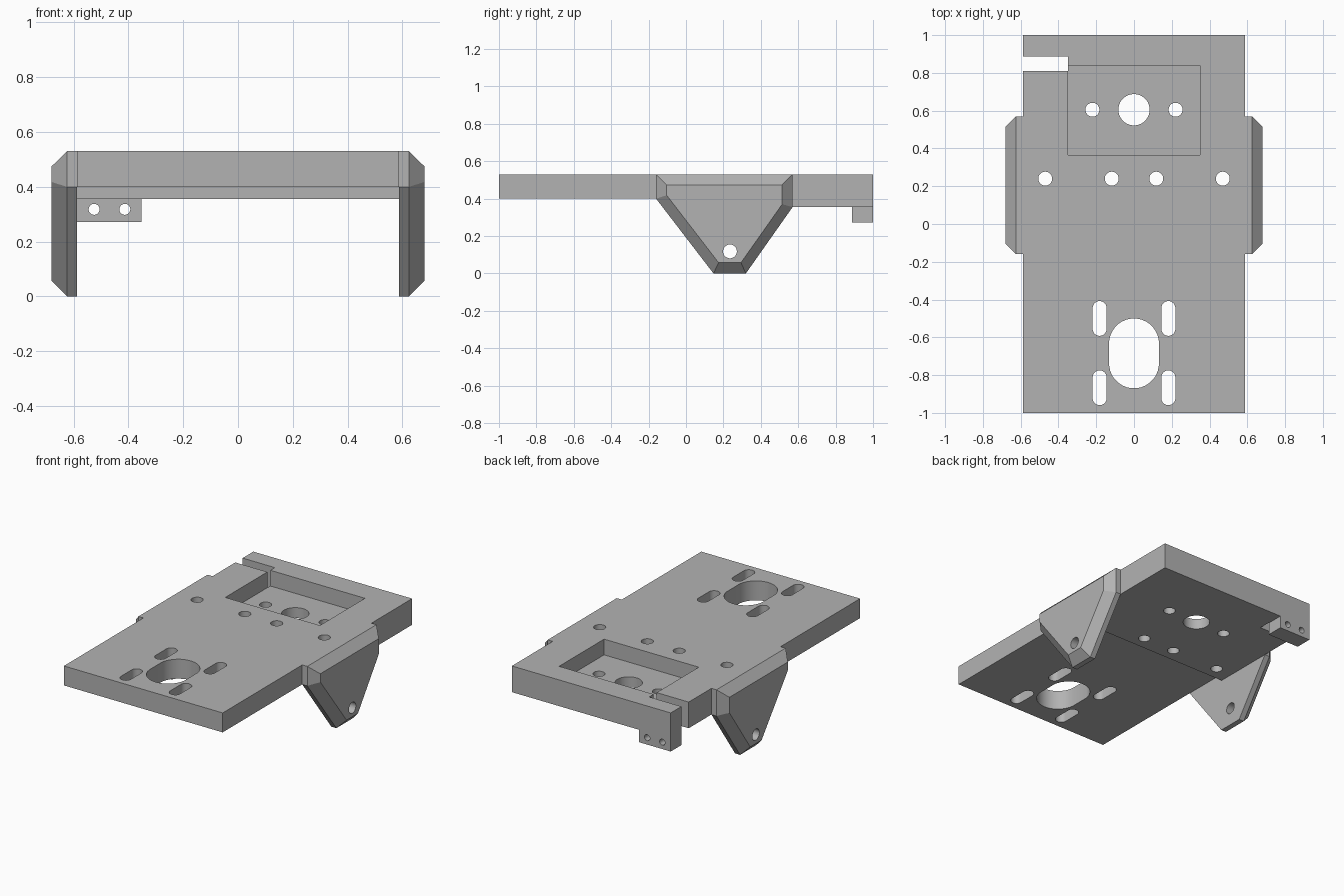
import bpy, bmesh, math
from mathutils import Matrix

cube = bpy.data.objects.get("Cube")
if cube:
    bpy.data.objects.remove(cube, do_unlink=True)

grey = bpy.data.materials.new("plain grey")
grey.use_nodes = True
colour = (0.45, 0.45, 0.45, 1)
grey.diffuse_color = colour
grey.node_tree.nodes["Principled BSDF"].inputs["Base Color"].default_value = colour

TOP, STEP, LOW = 0.53, 0.40, 0.355
HALF = 0.587


def loft(name, rings):
    """Closed solid through matching rings of points."""
    bm = bmesh.new()
    loops = [[bm.verts.new(p) for p in ring] for ring in rings]
    n = len(loops[0])
    for a, b in zip(loops, loops[1:]):
        for i in range(n):
            j = (i + 1) % n
            bm.faces.new((a[i], a[j], b[j], b[i]))
    bm.faces.new(loops[0])
    bm.faces.new(loops[-1])
    bmesh.ops.recalc_face_normals(bm, faces=bm.faces)
    mesh = bpy.data.meshes.new(name)
    bm.to_mesh(mesh)
    bm.free()
    mesh.materials.append(grey)
    obj = bpy.data.objects.new(name, mesh)
    bpy.context.collection.objects.link(obj)
    return obj


def box(name, x0, x1, y0, y1, z0, z1):
    outline = [(x0, y0), (x1, y0), (x1, y1), (x0, y1)]
    return loft(name, [[(x, y, z) for x, y in outline] for z in (z0, z1)])


def slot(x, y, r, stretch=0, axis="Z", length=2):
    """Round cutter, optionally stretched along y into a slot."""
    seg = 32
    pts = []
    for i in range(seg):
        a = 2 * math.pi * (i + 0.5) / seg
        s = math.sin(a)
        pts.append((x + r * math.cos(a), y + r * s + math.copysign(stretch, s)))
    cutter = loft("cutter", [[(u, v, w) for u, v in pts] for w in (-length, length)])
    if axis == "X":      # (u, v, w) -> (w, u, v)
        cutter.data.transform(Matrix(((0, 0, 1, 0), (1, 0, 0, 0), (0, 1, 0, 0), (0, 0, 0, 1))))
    elif axis == "Y":    # (u, v, w) -> (u, -w, v)
        cutter.data.transform(Matrix.Rotation(math.pi / 2, 4, "X"))
    return cutter


def cut(target, cutter):
    mod = target.modifiers.new("cut", "BOOLEAN")
    mod.operation, mod.solver, mod.object = "DIFFERENCE", "EXACT", cutter
    bpy.ops.object.select_all(action="DESELECT")
    bpy.context.view_layer.objects.active = target
    target.select_set(True)
    bpy.ops.object.modifier_apply(modifier=mod.name)
    bpy.data.objects.remove(cutter, do_unlink=True)


def finish(obj):
    bpy.ops.object.select_all(action="DESELECT")
    bpy.context.view_layer.objects.active = obj
    obj.select_set(True)
    bpy.ops.object.shade_smooth_by_angle(angle=math.radians(25))


# Base plate, thicker towards the back
side = [(-1, TOP), (-1, STEP), (0.15, STEP), (0.15, LOW), (1, LOW), (1, TOP)]
plate = loft("base_plate", [[(x, y, z) for y, z in side] for x in (-HALF, HALF)])

# Rectangular pocket and the side notch that opens into it
cut(plate, box("cutter", -0.35, 0.35, 0.365, 0.84, 0.425, 1))
cut(plate, box("cutter", -1, -0.349, 0.81, 0.887, 0, 1))

# Holes in the pocket floor and the row in front of it
cut(plate, slot(0, 0.605, 0.083))
for x in (0.118, 0.22, 0.47):
    for sign in (-1, 1):
        cut(plate, slot(sign * x, 0.605 if x == 0.22 else 0.24, 0.037))

# Large oval opening with four slots around it
cut(plate, slot(0, -0.685, 0.132, 0.053))
for x in (-0.182, 0.182):
    for y in (-0.5, -0.867):
        cut(plate, slot(x, y, 0.037, 0.055))
finish(plate)

# Small drilled tab under the back corner
tab = box("back_tab", -HALF, -0.352, 0.887, 1, 0.272, LOW)
for x in (-0.525, -0.413):
    cut(tab, slot(x, 0.318, 0.02, axis="Y"))
finish(tab)

# Tapered side brackets with chamfered outer faces
rim = [(-0.16, TOP), (-0.16, STEP), (0.147, 0), (0.32, 0), (0.57, LOW), (0.57, TOP)]
face = [(-0.103, 0.474), (-0.103, 0.418), (0.174, 0.058), (0.294, 0.058),
        (0.514, 0.37), (0.514, 0.474)]
for name, sign in (("left_bracket", 1), ("right_bracket", -1)):
    layers = ((HALF, rim), (0.624, rim), (0.681, face))
    bracket = loft(name, [[(sign * x, y, z) for y, z in ring] for x, ring in layers])
    cut(bracket, slot(0.235, 0.118, 0.037, axis="X"))
    finish(bracket)
